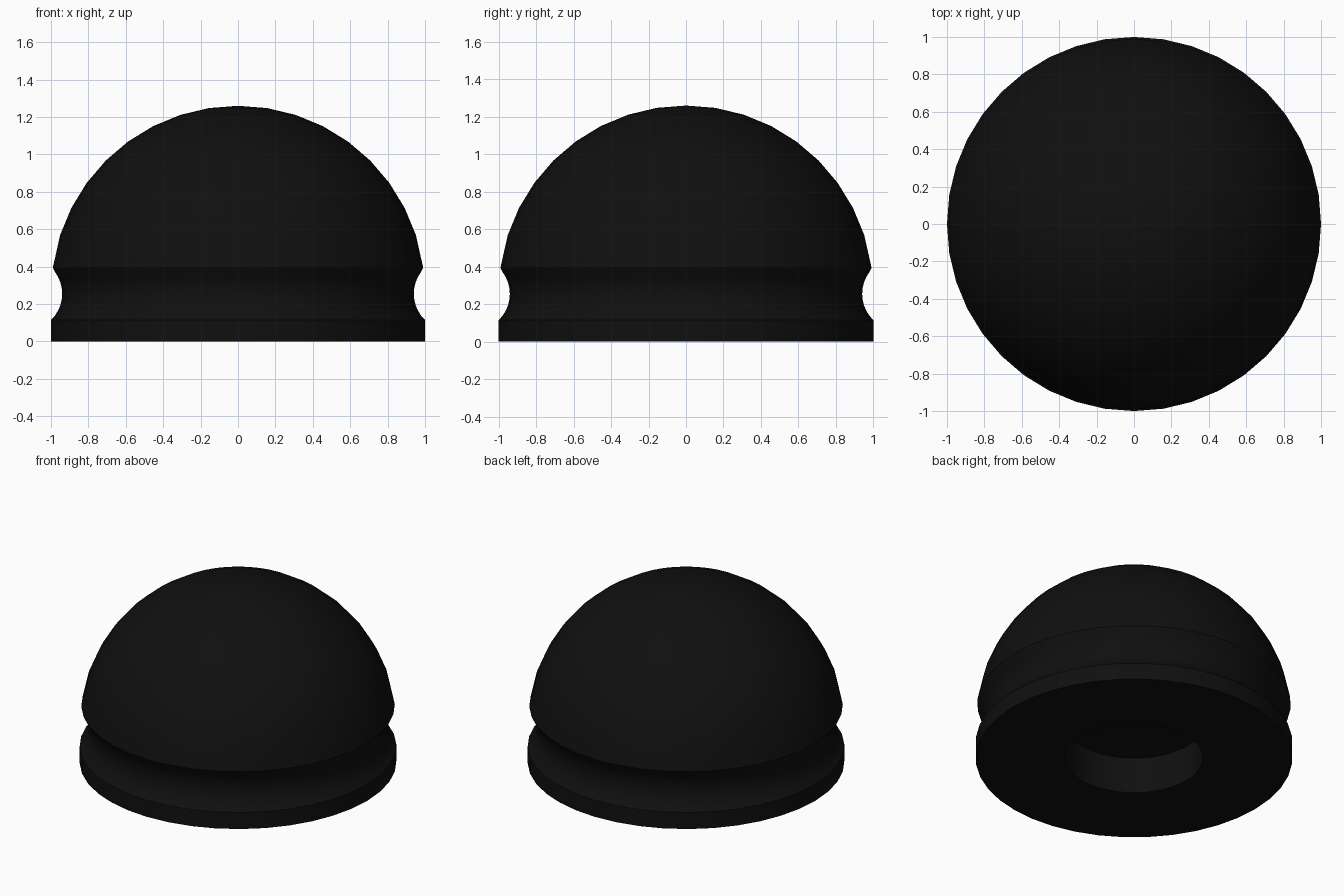
import bpy, bmesh, math

if "Cube" in bpy.data.objects:
    bpy.data.objects.remove(bpy.data.objects["Cube"])

SEGMENTS = 40
CENTRE_Z = 0.26      # height of the dome's centre and of the groove


def arc(cr, cz, radius, start, end, steps):
    """Points (r, z) along a circular arc, angles in degrees."""
    pts = []
    for i in range(steps + 1):
        a = math.radians(start + (end - start) * i / steps)
        pts.append((cr + radius * math.cos(a), cz + radius * math.sin(a)))
    return pts


def lathe(name, profile, material):
    """Revolve an (r, z) profile around the z axis."""
    bm = bmesh.new()
    verts = [bm.verts.new((r, 0, z)) for r, z in profile]
    edges = [bm.edges.new(pair) for pair in zip(verts, verts[1:])]
    bmesh.ops.spin(bm, geom=verts + edges, cent=(0, 0, 0), axis=(0, 0, 1),
                   angle=math.tau, steps=SEGMENTS, use_duplicate=False)
    bmesh.ops.remove_doubles(bm, verts=bm.verts, dist=1e-4)
    bmesh.ops.recalc_face_normals(bm, faces=bm.faces)
    mesh = bpy.data.meshes.new(name)
    bm.to_mesh(mesh)
    bm.free()
    mesh.materials.append(material)
    obj = bpy.data.objects.new(name, mesh)
    bpy.context.collection.objects.link(obj)
    bpy.context.view_layer.objects.active = obj
    obj.select_set(True)
    bpy.ops.object.shade_smooth_by_angle(angle=math.radians(30))
    return obj


black = bpy.data.materials.new("black rubber")
black.diffuse_color = (0.005, 0.005, 0.005, 1)
black.use_nodes = True
black.node_tree.nodes["Principled BSDF"].inputs["Base Color"].default_value = black.diffuse_color

# Blind hole in the underside, then the flat base and its straight rim
profile = [(0, 0.25), (0.435, 0.25), (0.435, 0), (1, 0)]

# Rounded groove around the side
groove_r = 0.195
half = math.degrees(math.asin(0.14 / groove_r))
profile += arc(0.94 + groove_r, CENTRE_Z - 0.005, groove_r, 180 + half, 180 - half, 10)
profile[4] = (1, 0.115)

# Dome, from the groove's upper lip to the crown
profile[-1] = (0.99, 0.395)
profile += arc(0, CENTRE_Z, 1, 18, 90, 8)
profile[-1] = (0, 1.26)

lathe("domed_bumper", profile, black)
